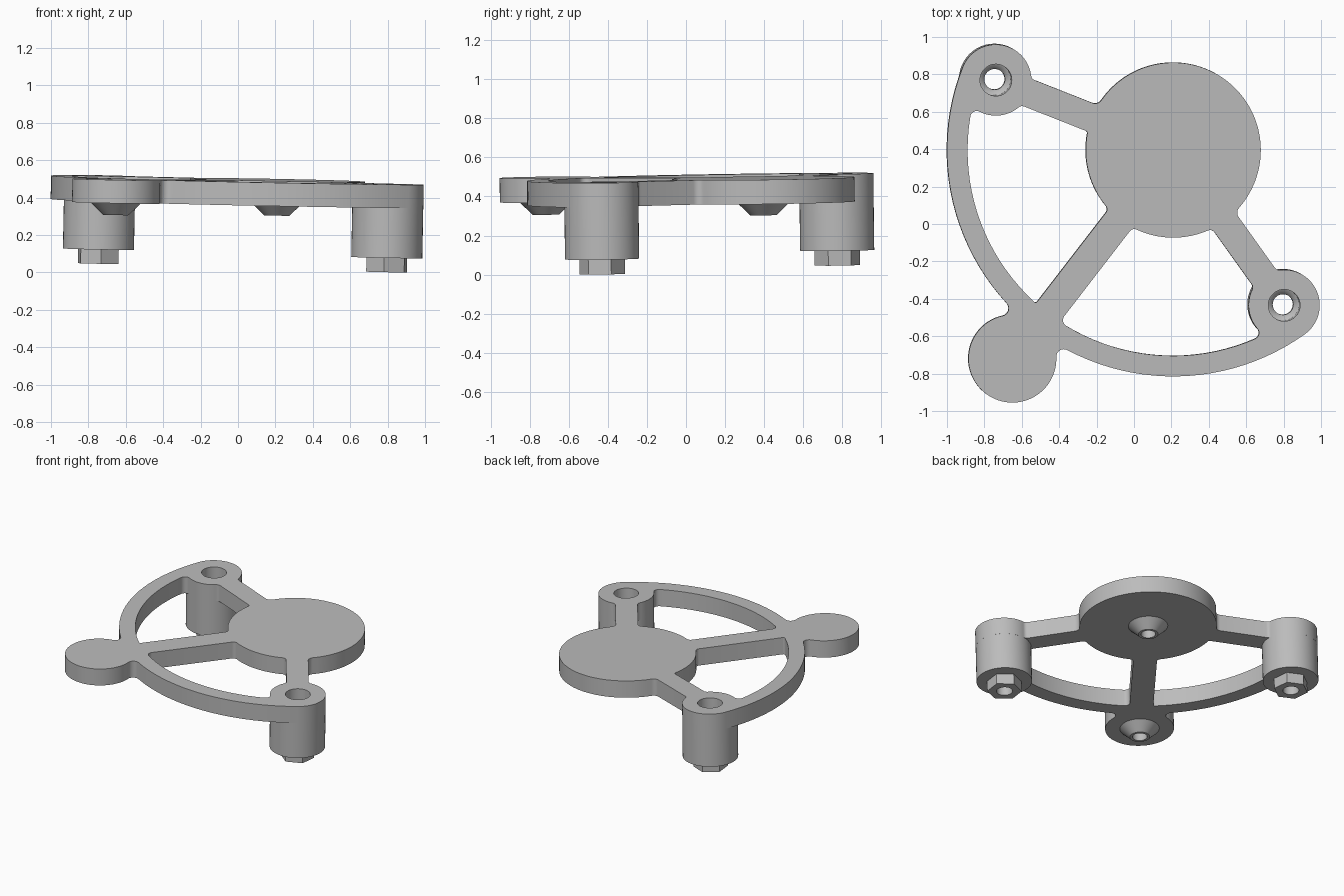
import bpy, bmesh, math
from mathutils import Vector as V, Matrix

cube = bpy.data.objects.get("Cube")
if cube:
    bpy.data.objects.remove(cube, do_unlink=True)

grey = bpy.data.materials.new("plain_grey")
grey.use_nodes = True
grey.diffuse_color = (0.5, 0.5, 0.5, 1)
grey.node_tree.nodes["Principled BSDF"].inputs["Base Color"].default_value = grey.diffuse_color

THICK = 0.125
BIG = 500.0          # radius that stands in for a straight edge
TILT = Matrix.Translation((0, 0, 0.4935)) @ Matrix.Rotation(0.0195, 4, 'Y') @ Matrix.Rotation(0.0125, 4, 'X')

# Plan layout: hub disc, two posts and one small foot disc
hub = V((0.21, 0.395))
def around_hub(target, distance):
    return hub + (V(target) - hub).normalized() * distance
post_back = around_hub((-0.74, 0.77), 1.02)
post_front = around_hub((0.80, -0.43), 1.02)
foot = V((-0.65, -0.72))

# Every edge is (centre, radius, sign); sign is 1 when material lies inside the circle
HUB, FOOT = (hub, 0.468, 1), (foot, 0.235, 1)
BACK, FRONT = (post_back, 0.19, 1), (post_front, 0.19, 1)
RIM, RIM_INNER = (hub, 1.21, 1), (hub, 1.10, -1)

def spoke_edge(target, side, width=0.152):
    d = (target - hub).normalized()
    n = V((-d.y, d.x)) * side
    return ((hub + target) / 2 + n * (width / 2 - BIG), BIG, 1)

def meet(a, b, r, hint):
    """Centre of the fillet of radius r touching both edges near the hint."""
    (p, ra, sa), (q, rb, sb) = a, b
    ra, rb, d = ra + sa * r, rb + sb * r, (q - p).length
    along = (ra * ra - rb * rb + d * d) / (2 * d)
    h = math.sqrt(max(0, ra * ra - along * along))
    u = (q - p) / d
    m, n = p + u * along, V((-u.y, u.x)) * h
    return min((m + n, m - n), key=lambda c: (c - V(hint)).length)

def touch(edge, point):
    return edge[0] + (point - edge[0]).normalized() * edge[1]

def arc(centre, radius, start, end, sign, step):
    a = math.atan2(*(start - centre).yx)
    b = math.atan2(*(end - centre).yx)
    sweep = ((b - a) * sign) % math.tau
    n = max(1, math.ceil(sweep / math.radians(step)))
    return [centre + V((math.cos(t), math.sin(t))) * radius
            for t in (a + sign * sweep * i / n for i in range(n))]

def outline(corners):
    """Corners are (edge arriving, fillet radius, hint); each joins to the next edge."""
    joints, points = [], []
    for i, (edge, r, hint) in enumerate(corners):
        nxt = corners[(i + 1) % len(corners)][0]
        c = meet(edge, nxt, r, hint)
        joints.append((c, touch(edge, c), touch(nxt, c)))
    for i, (edge, r, hint) in enumerate(corners):
        c, p, q = joints[i]
        points += arc(edge[0], edge[1], joints[i - 1][2], p, edge[2], 3)
        if r:
            points += arc(c, r, p, q, -1, 15)
        # a zero fillet is a plain meeting point
    return points

def circle(centre, r, n=48):
    return [centre + V((math.cos(math.tau * i / n), math.sin(math.tau * i / n))) * r for i in range(n)]

def finish(name, mesh):
    ob = bpy.data.objects.new(name, mesh)
    bpy.context.collection.objects.link(ob)
    mesh.materials.clear()
    mesh.materials.append(grey)
    mesh.transform(TILT)
    bpy.ops.object.select_all(action='DESELECT')
    ob.select_set(True)
    bpy.context.view_layer.objects.active = ob
    bpy.ops.object.shade_smooth_by_angle(angle=math.radians(28))

def lathe(name, centre, profile, hexagon=None, sides=48, close=False):
    """Turn (radius, z) points; with a hexagon angle, marked outer points become six-sided."""
    bm = bmesh.new()
    rings = []
    for point in profile:
        ring = []
        for i in range(sides):
            t = math.tau * i / sides
            r = point[0]
            if hexagon is not None and r > 0.1:
                r *= math.cos(math.pi / 6) / math.cos(t % (math.pi / 3) - math.pi / 6)
            a = t + (hexagon or 0)
            ring.append(bm.verts.new((centre.x + r * math.cos(a), centre.y + r * math.sin(a), point[1])))
        rings.append(ring)
    pairs = list(zip(rings, rings[1:])) + ([(rings[-1], rings[0])] if close else [])
    for lo, hi in pairs:
        for i in range(sides):
            j = (i + 1) % sides
            bm.faces.new((lo[i], lo[j], hi[j], hi[i]))
    bmesh.ops.remove_doubles(bm, verts=bm.verts, dist=1e-5)
    bmesh.ops.recalc_face_normals(bm, faces=bm.faces)
    mesh = bpy.data.meshes.new(name)
    bm.to_mesh(mesh)
    bm.free()
    finish(name, mesh)

# Flat frame: outer outline, two windows and two bolt holes
loops = [
    outline([(HUB, 0.04, (-0.2, 0.66)), (spoke_edge(post_back, -1), 0.03, (-0.54, 0.77)),
             (BACK, 0, (-0.92, 0.84)), (RIM, 0.04, (-0.69, -0.45)),
             (FOOT, 0.04, (-0.4, -0.67)), (RIM, 0, (0.91, -0.59)),
             (FRONT, 0.03, (0.77, -0.22)), (spoke_edge(post_front, 1), 0.04, (0.56, 0.06))]),
    outline([(HUB, 0.03, (-0.17, 0.06)), (spoke_edge(foot, -1, 0.162), 0.01, (-0.52, -0.41)),
             (RIM_INNER, 0.035, (-0.85, 0.58)), (BACK, 0.03, (-0.59, 0.61)),
             (spoke_edge(post_back, 1), 0.015, (-0.27, 0.49))]),
    outline([(HUB, 0.03, (0.41, -0.05)), (spoke_edge(post_front, -1), 0.03, (0.62, -0.32)),
             (FRONT, 0.035, (0.65, -0.58)), (RIM_INNER, 0.035, (-0.36, -0.52)),
             (spoke_edge(foot, 1, 0.162), 0.03, (-0.01, -0.05))]),
    circle(post_back, 0.085), circle(post_front, 0.085)]

curve = bpy.data.curves.new("frame_outline", 'CURVE')
curve.dimensions, curve.fill_mode, curve.extrude = '2D', 'BOTH', THICK / 2
for pts in loops:
    s = curve.splines.new('POLY')
    s.points.add(len(pts) - 1)
    for sp, p in zip(s.points, pts):
        sp.co = (p.x, p.y, 0, 1)
    s.use_cyclic_u = True
helper = bpy.data.objects.new("frame_outline", curve)
bpy.context.collection.objects.link(helper)
deps = bpy.context.evaluated_depsgraph_get()
plate = bpy.data.meshes.new_from_object(helper.evaluated_get(deps))
bpy.data.objects.remove(helper, do_unlink=True)
bm = bmesh.new()
bm.from_mesh(plate)
bmesh.ops.remove_doubles(bm, verts=bm.verts, dist=1e-5)
bmesh.ops.recalc_face_normals(bm, faces=bm.faces)
bmesh.ops.translate(bm, verts=bm.verts, vec=(0, 0, -THICK / 2))
bm.to_mesh(plate)
bm.free()
finish("frame_plate", plate)

# Hollow posts with hexagonal ends
BASE, TIP = -0.393, -0.47
for side, centre, turn in (("back", post_back, 7), ("front", post_front, -7)):
    lathe(side + "_post", centre, [(0.085, -THICK), (0.19, -THICK), (0.19, BASE), (0.055, BASE),
                                   (0.055, -0.33), (0.068, -0.31), (0.085, -0.3)], close=True)
    lathe(side + "_hex_end", centre, [(0.118, BASE), (0.118, TIP), (0.055, TIP), (0.055, BASE)],
          hexagon=math.radians(turn - 90), close=True)

# Tapered seats with a blind hole beneath the discs
for name, centre in (("hub", hub), ("foot", foot)):
    lathe(name + "_cone_seat", centre, [(0.135, -THICK), (0.068, -0.19), (0.05, -0.19),
                                        (0.05, -0.128), (0, -0.128)])
